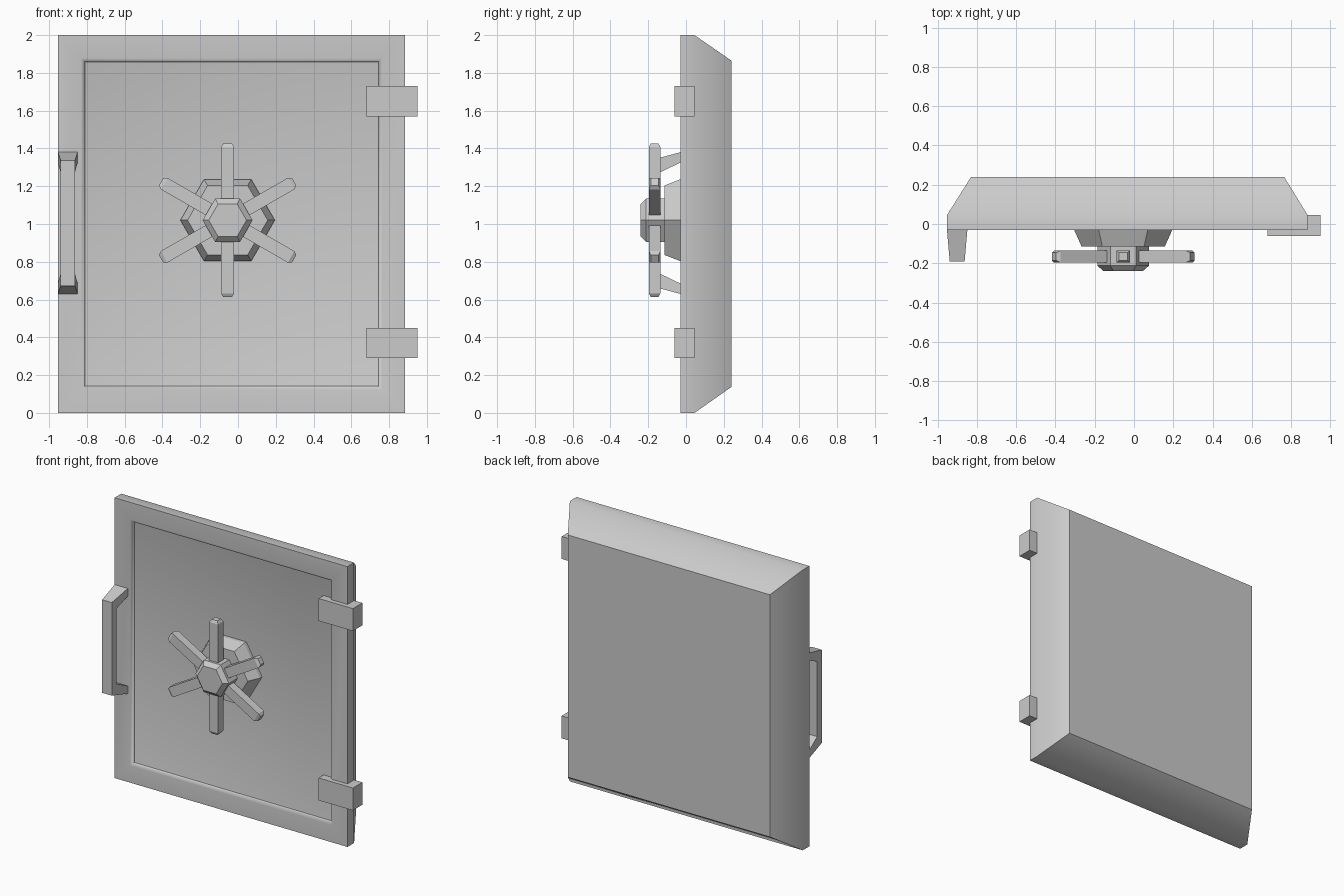
import bpy, bmesh
from math import cos, sin, pi, radians
from mathutils import Matrix

if "Cube" in bpy.data.objects:
    bpy.data.objects.remove(bpy.data.objects["Cube"])


def loft(name, rings, smooth=None):
    """Join equal-length point rings into a capped solid."""
    bm = bmesh.new()
    loops = [[bm.verts.new(p) for p in ring] for ring in rings]
    for a, b in zip(loops, loops[1:]):
        n = len(a)
        for i in range(n):
            j = (i + 1) % n
            bm.faces.new((a[i], a[j], b[j], b[i]))
    bm.faces.new(loops[0])
    bm.faces.new(loops[-1])
    bmesh.ops.recalc_face_normals(bm, faces=bm.faces)
    mesh = bpy.data.meshes.new(name)
    bm.to_mesh(mesh)
    bm.free()
    ob = bpy.data.objects.new(name, mesh)
    bpy.context.collection.objects.link(ob)
    if smooth:
        bpy.ops.object.select_all(action='DESELECT')
        ob.select_set(True)
        bpy.context.view_layer.objects.active = ob
        bpy.ops.object.shade_smooth_by_angle(angle=radians(smooth))
    return ob


def rect(x0, x1, z0, z1, y):
    return [(x0, y, z0), (x1, y, z0), (x1, y, z1), (x0, y, z1)]


def hexagon(r, y):
    return [(CX + r * cos(i * pi / 3), y, CZ + r * sin(i * pi / 3)) for i in range(6)]


# Door slab: recessed front panel, raised frame, chamfered back (inset, y)
def door_ring(inset, y):
    return rect(-0.953 + inset, 0.885 - inset, inset, 2 - inset, y)


door_profile = [(0.152, -0.006), (0.142, -0.010), (0.137, -0.022), (0.122, -0.03),
                (0, -0.03), (0, 0.045)]
rings = [door_ring(i, y) for i, y in door_profile]
rings.append(rect(-0.83, 0.765, 0.137, 1.865, 0.24))
loft("door", rings, smooth=40)

# Hinges
for label, z in (("lower", 0.29), ("upper", 1.57)):
    loft(label + "_hinge", [rect(0.68, 0.95, z, z + 0.16, y) for y in (-0.062, 0.045)])

# Wheel mount and hub
CX, CZ = -0.055, 1.02
loft("wheel_mount", [hexagon(0.25, 0.0), hexagon(0.25, -0.03), hexagon(0.212, -0.115)])
loft("wheel_hub", [hexagon(0.132, -0.108), hexagon(0.132, -0.212), hexagon(0.1, -0.24)])


# Wheel spokes with chamfered tips
def spoke_ring(half_w, half_d, z):
    return [(sx * half_w, sy * half_d, z) for sx, sy in ((-1, -1), (1, -1), (1, 1), (-1, 1))]


for i in range(6):
    ob = loft(f"spoke_{i + 1}", [spoke_ring(0.035, 0.03, 0.08),
                                 spoke_ring(0.035, 0.03, 0.388),
                                 spoke_ring(0.022, 0.02, 0.407)])
    ob.data.transform(Matrix.Translation((CX, -0.166, CZ)) @ Matrix.Rotation(i * pi / 3, 4, 'Y'))


# Pull handle: tapered slanted legs joined by a bar, mirrored about its middle
def handle_ring(w, outer, inner, side):
    (yo, zo), (yi, zi) = outer, inner
    x, m = -0.901, 1.005
    return [(x - w, yo, m + side * zo), (x + w, yo, m + side * zo),
            (x + w, yi, m + side * zi), (x - w, yi, m + side * zi)]


foot = (0.052, (-0.03, 0.375), (-0.03, 0.32))
corner = (0.038, (-0.19, 0.332), (-0.138, 0.268))
loft("pull_handle", [handle_ring(*foot, 1), handle_ring(*corner, 1),
                     handle_ring(*corner, -1), handle_ring(*foot, -1)])
